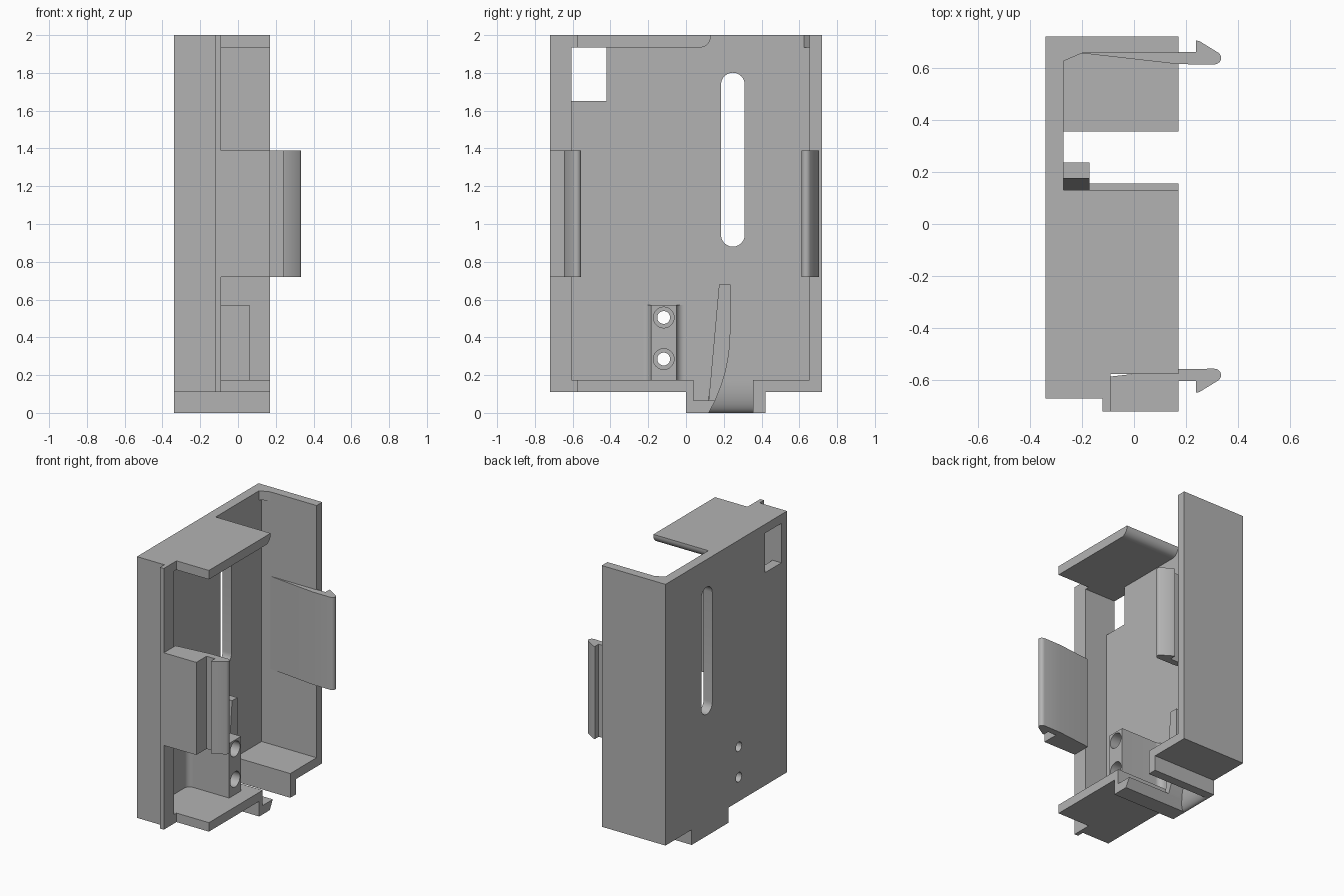
import bpy, bmesh
from math import sin, cos, pi, radians

old = bpy.data.objects.get("Cube")
if old:
    bpy.data.objects.remove(old, do_unlink=True)

grey = bpy.data.materials.new("plain grey")
grey.use_nodes = True
grey.diffuse_color = (0.45, 0.45, 0.45, 1)
grey.node_tree.nodes["Principled BSDF"].inputs["Base Color"].default_value = (0.45, 0.45, 0.45, 1)


def prism(name, pts, axis, lo, hi):
    """Extrude a flat profile along x (y,z points), y (x,z points) or z (x,y points)."""
    place = {"x": lambda a, b, t: (t, a, b),
             "y": lambda a, b, t: (a, t, b),
             "z": lambda a, b, t: (a, b, t)}[axis]
    bm = bmesh.new()
    ends = [[bm.verts.new(place(a, b, t)) for a, b in pts] for t in (lo, hi)]
    n = len(pts)
    bm.faces.new(ends[0])
    bm.faces.new(ends[1])
    for i in range(n):
        j = (i + 1) % n
        bm.faces.new((ends[0][i], ends[0][j], ends[1][j], ends[1][i]))
    bmesh.ops.recalc_face_normals(bm, faces=bm.faces)
    mesh = bpy.data.meshes.new(name)
    bm.to_mesh(mesh)
    bm.free()
    mesh.materials.append(grey)
    ob = bpy.data.objects.new(name, mesh)
    bpy.context.scene.collection.objects.link(ob)
    return ob


def rect(a0, a1, b0, b1):
    return [(a0, b0), (a1, b0), (a1, b1), (a0, b1)]


def arc(ca, cb, ra, rb, start, end, n=12):
    angles = [radians(start + (end - start) * i / n) for i in range(n + 1)]
    return [(ca + ra * cos(t), cb + rb * sin(t)) for t in angles]


def circle(ca, cb, r):
    return arc(ca, cb, r, r, 0, 348.75, 31)


def cut(ob, cutter):
    mod = ob.modifiers.new("cut", "BOOLEAN")
    mod.operation = "DIFFERENCE"
    mod.object = cutter
    cutter.hide_render = True
    bpy.context.view_layer.objects.active = ob
    bpy.ops.object.modifier_apply(modifier=mod.name)
    bpy.data.objects.remove(cutter, do_unlink=True)


OUT, IN, RIM = -0.34, -0.27, 0.17
parts = []

# Main plate with its lower tab
plate = prism("main_plate", [(-0.67, 0.11), (0, 0.11), (0, 0), (0.42, 0), (0.42, 0.11),
                             (0.72, 0.11), (0.72, 2), (-0.67, 2)], "x", OUT, IN)
parts.append(plate)

# Window, long slot and scooped cable exit in the plate
cut(plate, prism("window_cutter", rect(-0.605, -0.42, 1.65, 1.935), "x", -0.5, 0))
slot = arc(0.248, 1.738, 0.063, 0.063, 0, 180) + arc(0.248, 0.943, 0.063, 0.063, 180, 360)
cut(plate, prism("slot_cutter", slot, "x", -0.5, 0))
scoop = arc(-0.335, 0.17, 0.065, 0.17, 0, -90) + [(-0.335, -0.1), (-0.1, -0.1), (-0.1, 0.17)]
cut(plate, prism("scoop_cutter", scoop, "y", 0.12, 0.355))

# Side walls, front flange
parts.append(prism("back_wall", rect(IN, RIM, 0.655, 0.72), "z", 0.11, 2))
parts.append(prism("front_wall", [(IN, -0.67), (-0.12, -0.67), (-0.12, -0.72), (-0.09, -0.72),
                                  (-0.09, -0.605), (IN, -0.605)], "z", 0.11, 2))

# Top shelf with rounded lower edge
top = [(-0.575, 1.935), (0.075, 1.935)] + arc(0.075, 1.99, 0.055, 0.055, -90, 0) + [(0.13, 2), (-0.575, 2)]
parts.append(prism("top_shelf", top, "x", IN, RIM))

# Bottom shelf, stepped down around the cable exit
parts.append(prism("bottom_shelf_front", [(-0.575, 0.11), (0, 0.11), (0, 0), (0.12, 0), (0.155, 0.065),
                                          (0.04, 0.065), (0.04, 0.175), (-0.575, 0.175)], "x", IN, RIM))
parts.append(prism("bottom_shelf_back", [(0.355, 0), (0.42, 0), (0.42, 0.11), (0.655, 0.11),
                                         (0.655, 0.175), (0.355, 0.175)], "x", IN, RIM))

# Fillers joining both shelves to the front wall
for name, z0, z1 in (("top_filler", 1.935, 2), ("bottom_filler", 0.11, 0.175)):
    parts.append(prism(name, rect(IN, -0.09, -0.605, -0.575), "z", z0, z1))

# Small gusset in the open top corner
parts.append(prism("corner_gusset", [(IN, 0.655), (IN, 0.625), (-0.2, 0.655)], "z", 1.935, 2))

# Curved cable ramp
ramp = [(0.12, 0), (0.155, 0.065), (0.185, 0.14), (0.207, 0.21), (0.222, 0.28), (0.231, 0.35),
        (0.235, 0.43), (0.235, 0.68), (0.175, 0.68), (0.12, 0.065)]
parts.append(prism("cable_ramp", ramp, "x", -0.335, -0.17))

# Screw post with flared foot and two stepped holes
Y = -0.118
foot = 0.04
post = ([(IN, Y - 0.068 - foot)] + arc(IN + foot, Y - 0.068 - foot, foot, foot, 180, 90)[1:]
        + [(0.06, Y - 0.068), (0.06, Y + 0.068)]
        + arc(IN + foot, Y + 0.068 + foot, foot, foot, 270, 180))
post = prism("screw_post", post, "z", 0.175, 0.57)
parts.append(post)
for z in (0.285, 0.505):
    cut(post, prism("bore_cutter", circle(Y, z, 0.055), "x", -0.19, 0.2))
    for ob in (post, plate):
        cut(ob, prism("hole_cutter", circle(Y, z, 0.034), "x", -0.5, 0.2))


# Snap clips: arm, rounded nose and outward barb
def hook(y, s):
    nose = arc(0.308, y + s * 0.025, 0.026, s * 0.025, -90, 50, 8)
    return nose + [(0.25, y + s * 0.09), (0.237, y + s * 0.092), (0.237, y + s * 0.048), (RIM, y + s * 0.048)]


parts.append(prism("back_clip", [(-0.2, 0.66), (-0.2, 0.655), (RIM, 0.613)] + hook(0.612, 1), "z", 0.72, 1.39))
parts.append(prism("front_clip", [(-0.09, -0.72), (-0.09, -0.585), (RIM, -0.556)] + hook(-0.555, -1)
                   + [(RIM, -0.72)], "z", 0.72, 1.39))

# Smooth the round faces, keep the edges sharp
bpy.ops.object.select_all(action="DESELECT")
for ob in parts:
    ob.select_set(True)
bpy.context.view_layer.objects.active = plate
bpy.ops.object.shade_smooth_by_angle(angle=radians(30))
